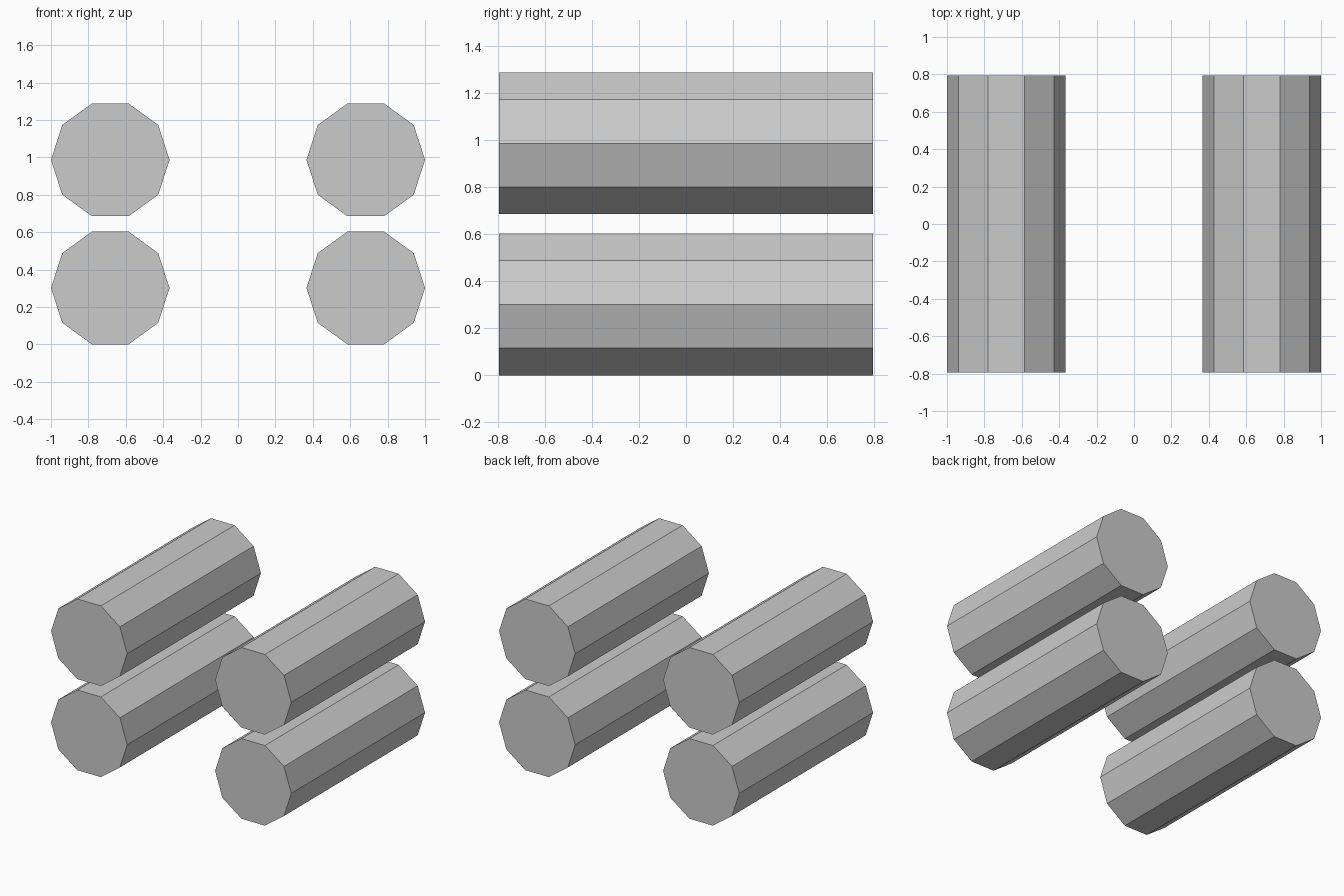
import bpy, bmesh
from math import cos, sin, tau

if "Cube" in bpy.data.objects:
    bpy.data.objects.remove(bpy.data.objects["Cube"])

SIDES = 10
RADIUS = 0.317
HALF_LENGTH = 0.795
X_OFFSET = 0.683
LOWER_Z = RADIUS * cos(tau / 20)   # rests on a flat side
UPPER_Z = LOWER_Z + 0.685


def ten_sided_roller(name, x, z):
    """Solid decagonal prism along y, with flat sides on top and bottom."""
    bm = bmesh.new()
    ring = [bm.verts.new((RADIUS * cos(tau * i / SIDES), -HALF_LENGTH,
                          RADIUS * sin(tau * i / SIDES))) for i in range(SIDES)]
    cap = bm.faces.new(ring)
    extruded = bmesh.ops.extrude_face_region(bm, geom=[cap], use_keep_orig=True)["geom"]
    bmesh.ops.translate(bm, vec=(0, 2 * HALF_LENGTH, 0),
                        verts=[g for g in extruded if isinstance(g, bmesh.types.BMVert)])
    bmesh.ops.recalc_face_normals(bm, faces=bm.faces[:])
    mesh = bpy.data.meshes.new(name)
    bm.to_mesh(mesh)
    bm.free()
    obj = bpy.data.objects.new(name, mesh)
    obj.location = (x, 0, z)
    bpy.context.collection.objects.link(obj)


# Two stacked rollers on each side
for side, x in (("left", -X_OFFSET), ("right", X_OFFSET)):
    for level, z in (("lower", LOWER_Z), ("upper", UPPER_Z)):
        ten_sided_roller(f"{level}_{side}_roller", x, z)
